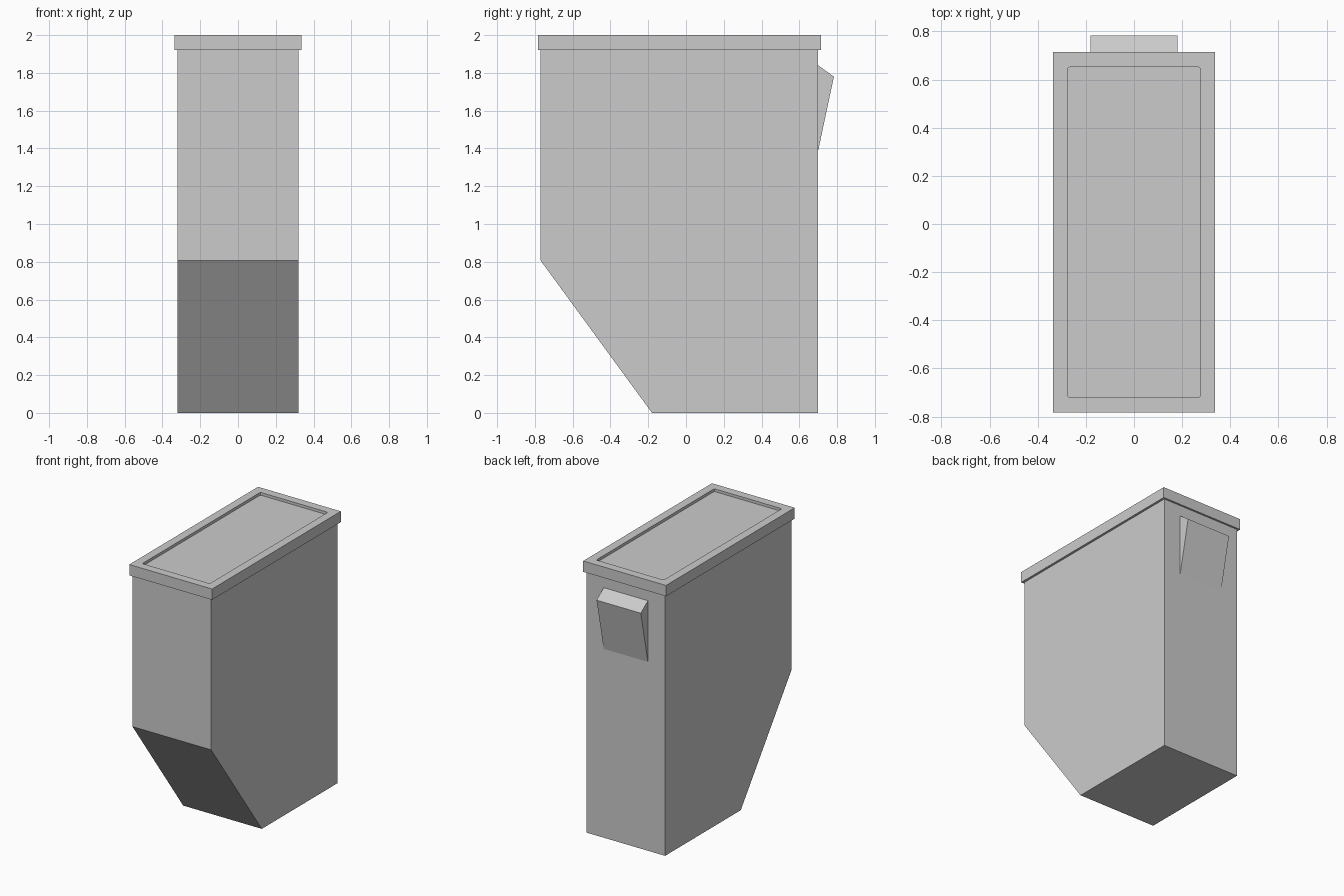
import bpy
import bmesh
from mathutils import Vector

if "Cube" in bpy.data.objects:
    bpy.data.objects.remove(bpy.data.objects["Cube"])


def finish(bm, name):
    bmesh.ops.recalc_face_normals(bm, faces=bm.faces)
    mesh = bpy.data.meshes.new(name)
    bm.to_mesh(mesh)
    bm.free()
    obj = bpy.data.objects.new(name, mesh)
    bpy.context.collection.objects.link(obj)
    return obj


def extrude_profile(name, profile, half_width):
    """Extrude a (y, z) side profile symmetrically along x."""
    bm = bmesh.new()
    face = bm.faces.new([bm.verts.new((-half_width, y, z)) for y, z in profile])
    side = bmesh.ops.extrude_face_region(bm, geom=[face])["geom"]
    verts = [g for g in side if isinstance(g, bmesh.types.BMVert)]
    bmesh.ops.translate(bm, verts=verts, vec=(2 * half_width, 0, 0))
    return finish(bm, name)


# Bin body with the slanted lower front
extrude_profile("bin_body", [(-0.77, 0.807), (-0.18, 0), (0.70, 0),
                             (0.70, 1.92), (-0.77, 1.92)], 0.32)

# Wedge-shaped grip on the back
extrude_profile("back_handle", [(0.70, 1.84), (0.783, 1.78), (0.70, 1.39)], 0.18)

# Lid slab with a shallow recessed panel
bm = bmesh.new()
bmesh.ops.create_cube(bm, size=1)
bmesh.ops.scale(bm, verts=bm.verts, vec=(0.674, 1.497, 0.08))
bmesh.ops.translate(bm, verts=bm.verts, vec=(0, -0.0345, 1.96))
top = max(bm.faces, key=lambda f: f.calc_center_median().z)
bmesh.ops.inset_region(bm, faces=[top], thickness=0.088)
floor = bmesh.ops.extrude_face_region(bm, geom=[top])["geom"]
floor_verts = [g for g in floor if isinstance(g, bmesh.types.BMVert)]
bmesh.ops.translate(bm, verts=floor_verts, vec=Vector((0, 0, -0.02)))
if top.is_valid:
    bmesh.ops.delete(bm, geom=[top], context="FACES_ONLY")

# Slightly rounded corners of the recess
corners = [e for v in floor_verts for e in v.link_edges
           if abs(e.verts[0].co.z - e.verts[1].co.z) > 0.01]
bmesh.ops.bevel(bm, geom=corners, offset=0.008, segments=2,
                profile=0.5, affect="EDGES")
finish(bm, "lid")
